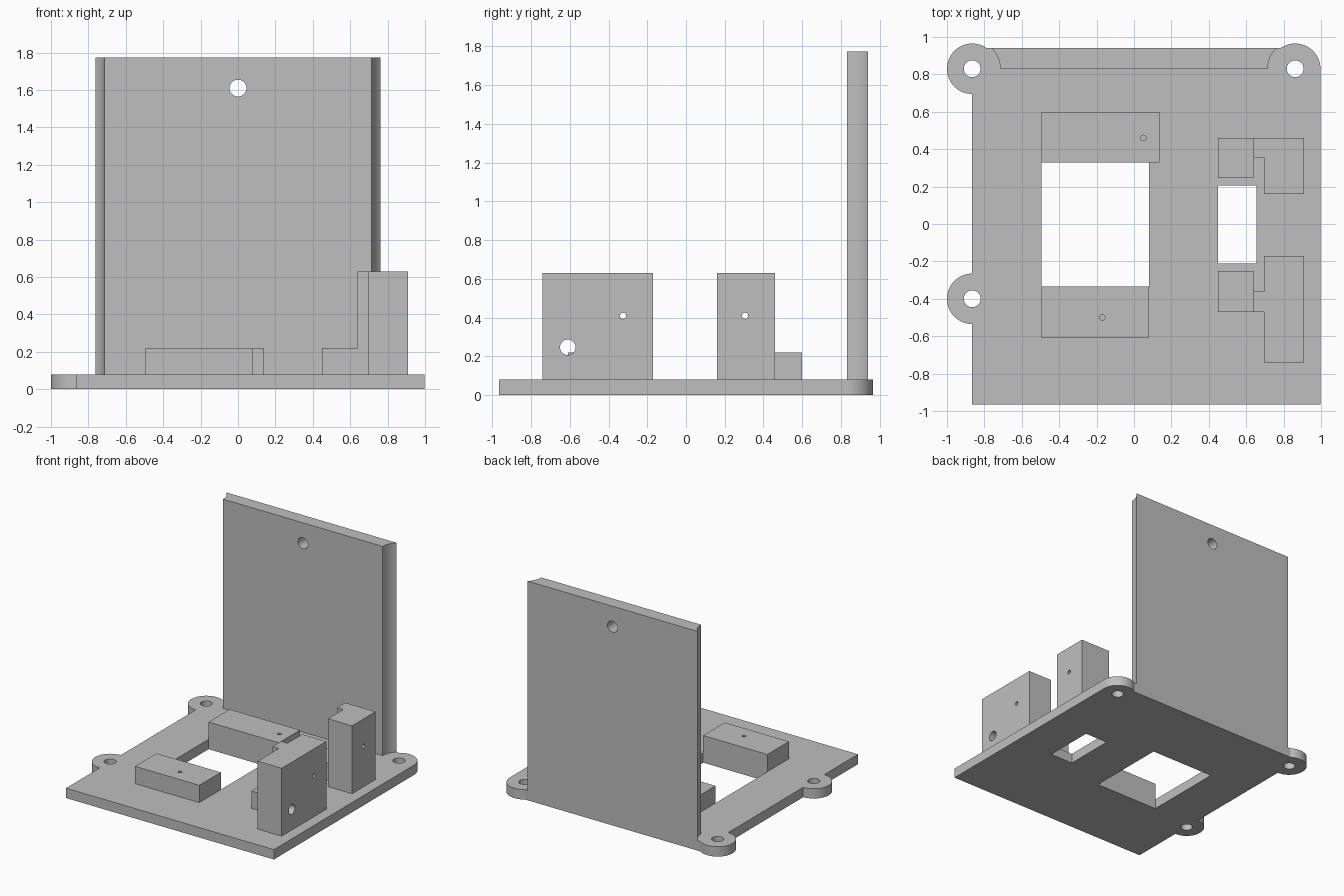
import bpy, bmesh, math
from mathutils import Vector, Matrix

if "Cube" in bpy.data.objects:
    bpy.data.objects.remove(bpy.data.objects["Cube"])

grey = bpy.data.materials.new("plain_grey")
grey.diffuse_color = (0.52, 0.52, 0.52, 1)
grey.use_nodes = True
grey.node_tree.nodes["Principled BSDF"].inputs["Base Color"].default_value = grey.diffuse_color

BASE = 0.08   # plate thickness
LOW = 0.22    # low block top
TALL = 0.63   # tall bracket top


def arc(cx, cy, r, a0, a1, n=32):
    """Points on an arc, angles in degrees."""
    return [(cx + r * math.cos(math.radians(a0 + (a1 - a0) * i / n)),
             cy + r * math.sin(math.radians(a0 + (a1 - a0) * i / n))) for i in range(n + 1)]


def rect(x0, x1, y0, y1):
    return [(x0, y0), (x1, y0), (x1, y1), (x0, y1)]


def prism(name, pts, z0, z1):
    """Extrude a plan outline between two heights."""
    bm = bmesh.new()
    face = bm.faces.new([bm.verts.new((x, y, z0)) for x, y in pts])
    ext = bmesh.ops.extrude_face_region(bm, geom=[face])
    top = [v for v in ext["geom"] if isinstance(v, bmesh.types.BMVert)]
    bmesh.ops.translate(bm, verts=top, vec=(0, 0, z1 - z0))
    bmesh.ops.recalc_face_normals(bm, faces=bm.faces[:])
    mesh = bpy.data.meshes.new(name)
    bm.to_mesh(mesh)
    bm.free()
    ob = bpy.data.objects.new(name, mesh)
    bpy.context.collection.objects.link(ob)
    mesh.materials.append(grey)
    return ob


def drill(centre, r, axis, length, n=32):
    """Cylinder cutter along an axis."""
    ob = prism("cutter", arc(0, 0, r, 0, 360, n)[:-1], -length / 2, length / 2)
    turn = Vector((0, 0, 1)).rotation_difference(Vector(axis)).to_matrix().to_4x4()
    ob.data.transform(Matrix.Translation(centre) @ turn)
    return ob


def cut(ob, cutters):
    bpy.context.view_layer.objects.active = ob
    for c in cutters:
        c.hide_render = True
        mod = ob.modifiers.new("cut", 'BOOLEAN')
        mod.operation, mod.solver, mod.object = 'DIFFERENCE', 'EXACT', c
        bpy.ops.object.modifier_apply(modifier=mod.name)
        bpy.data.objects.remove(c)


# Base plate with rounded mounting ears, screw holes and two windows
EX, EY, ER = 0.865, 0.83, 0.135
lift = math.degrees(math.asin(0.11 / ER))
outline = [(-EX, -0.965), (0.997, -0.965)]
outline += arc(EX - 0.003, EY, ER, 0, 180 - lift)
outline += arc(-EX, EY, ER, lift, 270)
outline += arc(-EX, -0.4, ER, 90, 270)
base = prism("base_plate", outline, 0, BASE)
holes = [drill((x, y, 0.04), 0.045, (0, 0, 1), 0.4)
         for x, y in ((-EX, EY), (EX - 0.003, EY), (-EX, -0.4))]
windows = [prism("cutter", rect(-0.495, 0.08, -0.335, 0.33), -0.2, 0.3),
           prism("cutter", rect(0.45, 0.655, -0.21, 0.205), -0.2, 0.3)]
cut(base, holes + windows)

# Upright back wall with scooped sides clearing the screw heads
SR = 0.15
a = math.degrees(math.asin(0.11 / SR))
right = arc(EX, EY, SR, 180, 180 - a, 16)
left = [(-x, y) for x, y in reversed(right)]
wall = prism("back_wall", right + left, BASE, 1.775)
cut(wall, [drill((0, 0.88, 1.61), 0.045, (0, 1, 0), 0.5)])

# Low support blocks on either side of the large window, with pilot holes
for name, r, (hx, hy) in (
        ("rear_low_block", rect(-0.495, 0.135, 0.33, 0.60), (0.05, 0.46)),
        ("front_low_block", rect(-0.495, 0.08, -0.61, -0.335), (-0.17, -0.5))):
    block = prism(name, r, BASE, LOW)
    cut(block, [drill((hx, hy, 0.2), 0.015, (0, 0, 1), 0.3, 16)])

# Small blocks on either side of the small window
prism("rear_small_block", rect(0.45, 0.64, 0.245, 0.46), BASE, LOW)
prism("front_small_block", rect(0.45, 0.64, -0.47, -0.25), BASE, LOW)

# Tall brackets, each with a narrow inner tab and cross holes
rear = prism("rear_tall_bracket", [(0.64, 0.46), (0.64, 0.355), (0.695, 0.355),
                                   (0.695, 0.16), (0.91, 0.16), (0.91, 0.46)], BASE, TALL)
cut(rear, [drill((0.8, 0.305, 0.41), 0.016, (1, 0, 0), 0.6, 16)])
front = prism("front_tall_bracket", [(0.64, -0.36), (0.64, -0.47), (0.695, -0.47),
                                     (0.695, -0.74), (0.91, -0.74), (0.91, -0.17),
                                     (0.695, -0.17), (0.695, -0.36)], BASE, TALL)
cut(front, [drill((0.8, -0.325, 0.41), 0.016, (1, 0, 0), 0.6, 16),
            drill((0.8, -0.61, 0.247), 0.04, (1, 0, 0), 0.6)])

# Smooth the round parts, keep edges sharp
bpy.ops.object.select_all(action='SELECT')
bpy.ops.object.shade_smooth_by_angle(angle=math.radians(30))
